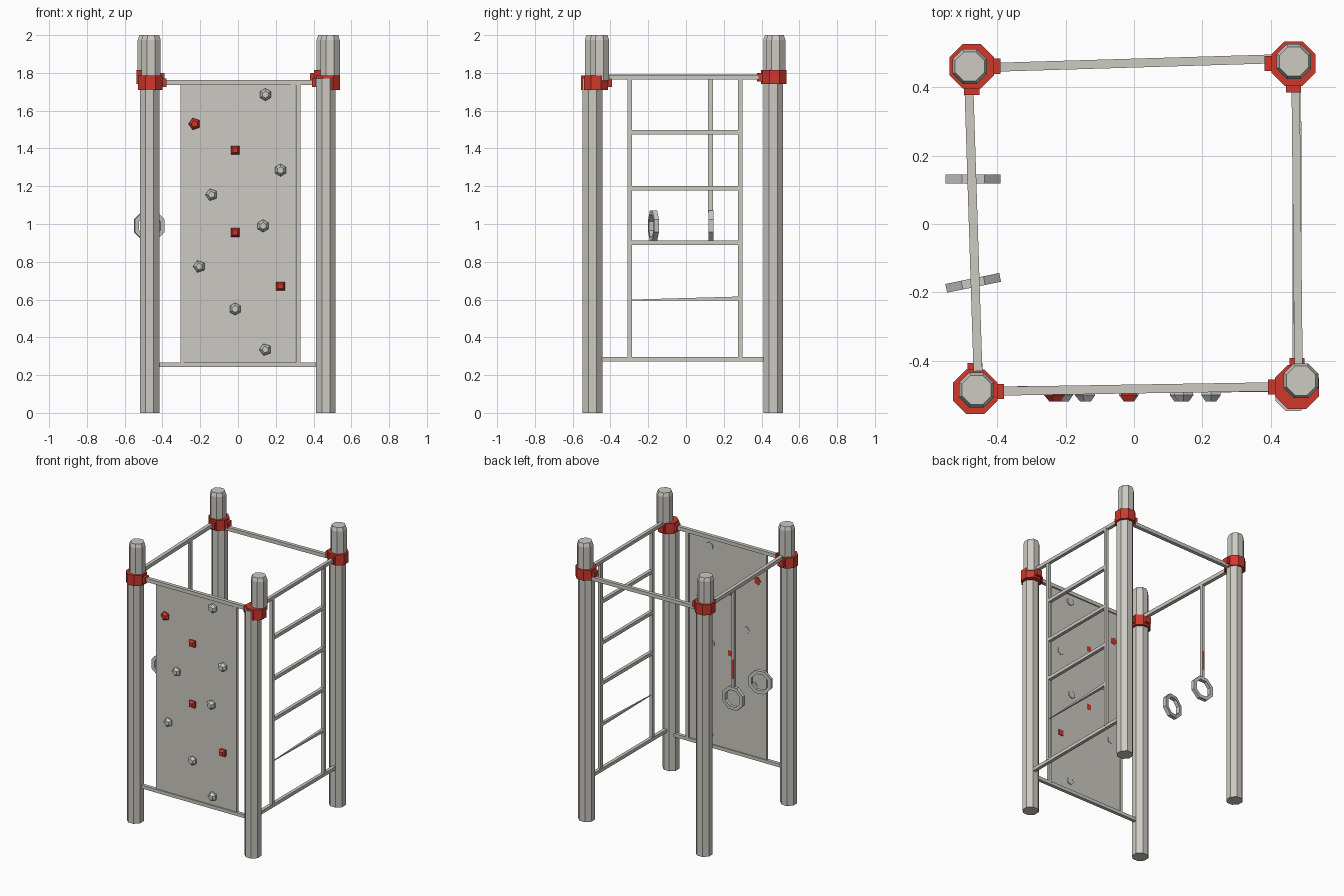
import bpy, bmesh, math
from mathutils import Vector, Matrix

cube = bpy.data.objects.get("Cube")
if cube:
    bpy.data.objects.remove(cube, do_unlink=True)


def material(name, rgb):
    m = bpy.data.materials.new(name)
    m.use_nodes = True
    m.diffuse_color = (*rgb, 1)
    m.node_tree.nodes["Principled BSDF"].inputs["Base Color"].default_value = (*rgb, 1)
    return m


STEEL = material("warm_grey", (0.61, 0.59, 0.54))
GREY = material("light_grey", (0.58, 0.58, 0.56))
RED = material("red", (0.62, 0.04, 0.025))


def finish(name, bm, *mats):
    bmesh.ops.recalc_face_normals(bm, faces=bm.faces)
    mesh = bpy.data.meshes.new(name)
    bm.to_mesh(mesh)
    bm.free()
    for m in mats:
        mesh.materials.append(m)
    ob = bpy.data.objects.new(name, mesh)
    bpy.context.scene.collection.objects.link(ob)
    return ob


def add_box(bm, lo, hi):
    lo, hi = Vector(lo), Vector(hi)
    mat = Matrix.Translation((lo + hi) / 2) @ Matrix.Diagonal((*(hi - lo), 1))
    bmesh.ops.create_cube(bm, size=1, matrix=mat)


def box(name, lo, hi, mat):
    bm = bmesh.new()
    add_box(bm, lo, hi)
    return finish(name, bm, mat)


def bar(name, a, b, r, mat=STEEL, r_end=None, sides=4):
    """Straight bar between two points, optionally tapered."""
    a, b = Vector(a), Vector(b)
    d = b - a
    bm = bmesh.new()
    rot = d.to_track_quat("Z", "Y").to_matrix().to_4x4()
    spin = Matrix.Rotation(math.pi / sides, 4, "Z")
    k = 1 / math.cos(math.pi / sides)
    bmesh.ops.create_cone(bm, cap_ends=True, segments=sides, radius1=r * k,
                          radius2=(r if r_end is None else r_end) * k, depth=d.length,
                          matrix=Matrix.Translation((a + b) / 2) @ rot @ spin)
    return finish(name, bm, mat)


def prism_stack(bm, levels, sides=8):
    """Loft of regular polygons given as (x, y, z, radius)."""
    rings = []
    for x, y, z, r in levels:
        ring = []
        for i in range(sides):
            t = (i + 0.5) * math.tau / sides
            ring.append(bm.verts.new((x + r * math.cos(t), y + r * math.sin(t), z)))
        rings.append(ring)
    for lo, hi in zip(rings, rings[1:]):
        for i in range(sides):
            j = (i + 1) % sides
            bm.faces.new((lo[i], lo[j], hi[j], hi[i]))
    bm.faces.new(rings[0])
    bm.faces.new(rings[-1])


# Posts with slightly shifted heads, and their collars with lugs
posts = {
    "front_left": (0.465, -0.495, 0.488, -0.458, 1.71),
    "front_right": (-0.468, -0.495, -0.46, -0.485, 1.71),
    "back_left": (0.465, 0.462, 0.467, 0.475, 1.74),
    "back_right": (-0.468, 0.462, -0.48, 0.46, 1.74),
}
for side, (x, y, hx, hy, z) in posts.items():
    bm = bmesh.new()
    prism_stack(bm, [(x, y, 0, 0.056), (x, y, 1.77, 0.056)])
    prism_stack(bm, [(hx, hy, 1.76, 0.055), (hx, hy, 1.975, 0.055), (hx, hy, 2, 0.046)])
    finish(side + "_post", bm, STEEL)
    bm = bmesh.new()
    cx, cy = (x + hx) / 2, (y + hy) / 2
    prism_stack(bm, [(cx, cy, z, 0.07), (cx, cy, z + 0.075, 0.07)])
    ix, iy = -math.copysign(0.078, x), -math.copysign(0.078, y)
    for ox, oy in ((ix, 0), (0, iy)):
        bx, by = cx + ox * 0.8, cy + oy * 0.8
        add_box(bm, (bx - 0.022, by - 0.022, z + 0.015), (bx + 0.022, by + 0.022, z + 0.06))
    finish(side + "_collar", bm, RED)

# Top and bottom rails
bar("back_top_rail", (-0.44, 0.457, 1.75), (0.43, 0.483, 1.75), 0.013)
bar("right_top_rail", (-0.483, 0.42, 1.778), (-0.456, -0.43, 1.778), 0.013)
bar("left_top_rail", (0.472, 0.43, 1.778), (0.481, -0.44, 1.778), 0.012)
bar("front_top_rail", (-0.43, -0.489, 1.75), (0.44, -0.475, 1.75), 0.013)
bar("front_bottom_rail", (-0.43, -0.487, 0.256), (0.44, -0.478, 0.256), 0.012)
bar("left_bottom_rail", (0.475, -0.45, 0.284), (0.475, 0.44, 0.284), 0.012)

# Climbing wall panel with its side poles
bm = bmesh.new()
add_box(bm, (-0.305, -0.004, 0.268), (0.305, 0.004, 1.738))
wall = finish("climbing_panel", bm, STEEL)
wall.location.y = -0.482
wall.rotation_euler.z = 0.012
box("panel_left_pole", (0.307, -0.487, 0.262), (0.33, -0.467, 1.74), STEEL)
box("panel_right_pole", (-0.305, -0.491, 0.262), (-0.285, -0.479, 1.74), STEEL)

# Faceted climbing holds
holds = [
    (0.145, 1.685, GREY), (-0.23, 1.53, RED), (-0.015, 1.39, RED), (0.225, 1.285, GREY),
    (-0.14, 1.155, GREY), (-0.015, 0.955, RED), (0.133, 0.99, GREY), (-0.205, 0.775, GREY),
    (0.225, 0.67, RED), (-0.015, 0.55, GREY), (0.145, 0.335, GREY),
]
for i, (x, z, mat) in enumerate(holds):
    back = -0.47 if x > 0.1 else -0.478
    bm = bmesh.new()
    prism_stack(bm, [(0, 0, back, 0.028), (0, 0, -0.5, 0.033), (0, 0, -0.518, 0.018)], 6 - i % 3)
    # Turn the stack so that its axis runs along y
    bmesh.ops.transform(bm, verts=bm.verts, matrix=Matrix.Translation((x, 0, z))
                        @ Matrix.Rotation(-math.pi / 2, 4, "X"))
    finish(f"climbing_hold_{i + 1}", bm, mat)

# Ladder
for name, y in (("front", -0.297), ("back", 0.288)):
    box(f"ladder_{name}_rail", (0.467, y - 0.012, 0.29), (0.489, y + 0.012, 1.775), STEEL)
for i, z in enumerate((0.9, 1.19, 1.485)):
    bar(f"ladder_rung_{i + 1}", (0.478, -0.29, z), (0.478, 0.285, z), 0.012)
bar("ladder_low_rung", (0.478, -0.285, 0.598), (0.478, 0.285, 0.605), 0.002, r_end=0.011)

# Hanging strap with a red grip marking
strap = bmesh.new()
for lo, hi in ((1.06, 1.13), (1.13, 1.27), (1.27, 1.775)):
    add_box(strap, (-0.48, 0.117, lo), (-0.462, 0.142, hi))
for f in strap.faces:
    f.normal_update()
    if abs(f.normal.y) > 0.9 and 1.13 < f.calc_center_median().z < 1.27:
        f.material_index = 1
finish("ring_strap", strap, STEEL, RED)

# Gymnastic rings
for name, y, twist in (("back", 0.132, 0.0), ("front", -0.172, 0.2)):
    bm = bmesh.new()
    loops = []
    for i in range(8):
        t = (i + 0.5) * math.tau / 8
        loops.append([bm.verts.new((r * math.cos(t), d, r * math.sin(t)))
                      for r, d in ((0.087, -0.013), (0.087, 0.013), (0.062, 0.013), (0.062, -0.013))])
    for i in range(8):
        a, b = loops[i], loops[(i + 1) % 8]
        for j in range(4):
            k = (j + 1) % 4
            bm.faces.new((a[j], a[k], b[k], b[j]))
    ring = finish(f"{name}_hand_ring", bm, GREY)
    ring.location = (-0.47, y, 0.99)
    ring.rotation_euler.z = twist
